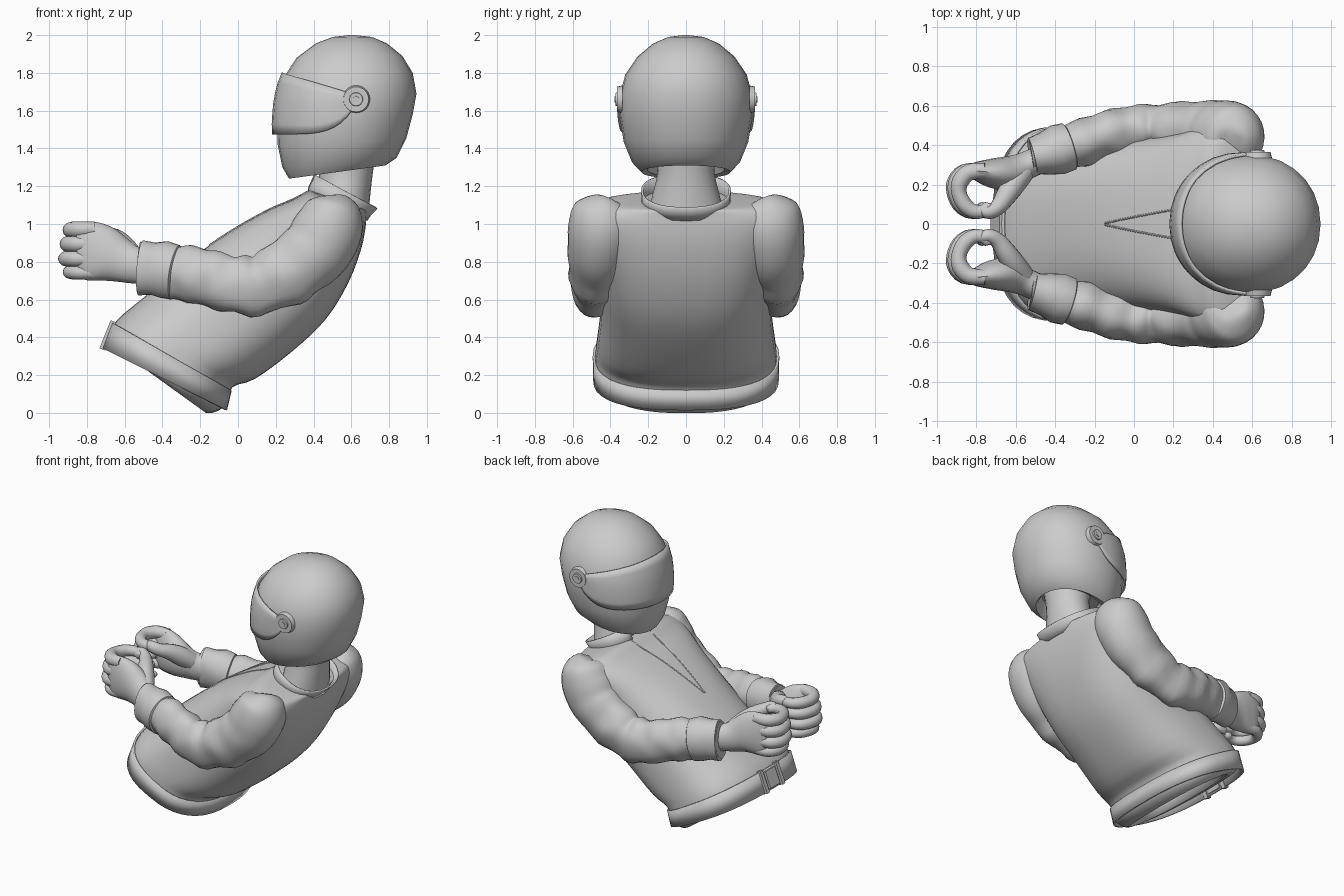
import bpy, bmesh, math
from mathutils import Vector, Matrix, noise
from mathutils.bvhtree import BVHTree

if "Cube" in bpy.data.objects:
    bpy.data.objects.remove(bpy.data.objects["Cube"])


def smooth_rows(rows, k):
    """Catmull-Rom interpolation of number tuples."""
    out = []
    for i in range(len(rows) - 1):
        a, b, c, d = rows[max(i - 1, 0)], rows[i], rows[i + 1], rows[min(i + 2, len(rows) - 1)]
        for s in range(k):
            t = s / k
            out.append(tuple(0.5 * (2 * q + (r - p) * t + (2 * p - 5 * q + 4 * r - w) * t * t
                                    + (3 * q - p - 3 * r + w) * t ** 3)
                             for p, q, r, w in zip(a, b, c, d)))
    return out + [rows[-1]]


def finish(name, bm, mirror=False, thick=0, angle=40):
    bmesh.ops.recalc_face_normals(bm, faces=bm.faces)
    me = bpy.data.meshes.new(name)
    bm.to_mesh(me)
    bm.free()
    me.shade_smooth()
    me.set_sharp_from_angle(angle=math.radians(angle))
    ob = bpy.data.objects.new(name, me)
    bpy.context.collection.objects.link(ob)
    if thick:
        m = ob.modifiers.new("Thickness", 'SOLIDIFY')
        m.thickness, m.offset = thick, 0
    if mirror:
        m = ob.modifiers.new("Mirror", 'MIRROR')
        m.use_axis = (False, True, False)
    return ob


def skin(bm, rings, closed=True, caps=True):
    vs = [[bm.verts.new(p) for p in r] for r in rings]
    n = len(vs[0])
    for a, b in zip(vs, vs[1:]):
        for j in range(n if closed else n - 1):
            bm.faces.new((a[j], a[(j + 1) % n], b[(j + 1) % n], b[j]))
    if caps:
        bm.faces.new(vs[0])
        bm.faces.new(vs[-1])


def spow(v, e):
    return math.copysign(abs(v) ** e, v)


def body_loft(name, rows, k=1, n=32, power=2.0, gap=0, caps=True, thick=0, angle=40):
    """Rings given by front point, back point (x, z), half width in y, optional squareness."""
    rings = []
    for fx, fz, bx, bz, hy, *sq in smooth_rows(rows, k):
        e = 2 / (sq[0] if sq else power)
        c, h = Vector(((fx + bx) / 2, 0, (fz + bz) / 2)), Vector(((bx - fx) / 2, 0, (bz - fz) / 2))
        ring = []
        for j in range(n):
            t = -math.pi + gap + 2 * (math.pi - gap) * j / (n - 1 if gap else n)
            ring.append(c + h * spow(math.cos(t), e) + Vector((0, hy * spow(math.sin(t), e), 0)))
        rings.append(ring)
    bm = bmesh.new()
    skin(bm, rings, not gap, caps)
    return finish(name, bm, thick=thick, angle=angle)


def tube(bm, rows, k=4, n=16, ref=(0, 1, 0), wrinkle=0, calm=0):
    """Path rows x, y, z, radius along ref, radius across; wrinkles start after ring 'calm'."""
    pts = smooth_rows(rows, k)
    P = [Vector(p[:3]) for p in pts]
    rings = []
    for i, p in enumerate(pts):
        T = (P[min(i + 1, len(P) - 1)] - P[max(i - 1, 0)]).normalized()
        u = Vector(ref) - T * T.dot(Vector(ref))
        u.normalize()
        v = T.cross(u)
        ring = []
        for j in range(n):
            a = 2 * math.pi * j / n
            q = P[i] + u * math.cos(a) * p[3] + v * math.sin(a) * p[4]
            w = wrinkle * (noise.noise(q * 9) + 0.5 * math.sin(i * 1.25 + math.sin(a)))
            w *= min(1, max(0, (i - calm) / 8)) if calm else 1
            ring.append(q + (q - P[i]).normalized() * w)
        rings.append(ring)
    skin(bm, rings)


# Jacket torso leaning back, waist to neck
torso = body_loft("jacket_torso", [
    (-.55, .35, -.18, .09, .36, 2.4), (-.60, .31, -.17, .0, .41, 2.4), (-.68, .38, -.075, .03, .475, 2.5),
    (-.645, .485, -.03, .135, .48, 2.5), (-.50, .61, .09, .18, .468, 2.5),
    (-.30, .775, .28, .32, .45, 2.5), (-.12, .91, .46, .49, .45, 2.6), (.04, 1.01, .58, .68, .465, 2.7),
    (.18, 1.085, .65, .86, .495, 2.8), (.29, 1.13, .675, .98, .51, 2.8),
    (.34, 1.16, .68, 1.04, .48, 2.6), (.37, 1.175, .685, 1.065, .38, 2.4),
    (.38, 1.18, .69, 1.07, .2, 2.2)], k=3, n=44)

# Belt band and buckle
body_loft("belt", [(-.712, .34, -.065, .015, .485), (-.66, .475, -.04, .12, .487)],
          n=40, power=2.55, caps=False, thick=.014)
bm = bmesh.new()
for y, sy, sz in ((0, .11, .12), (-.09, .03, .16), (.09, .03, .16)):
    bmesh.ops.create_cube(bm, size=1, matrix=Matrix.Translation((-.688, y, .41))
                          @ Matrix.Rotation(.38, 4, 'Y') @ Matrix.Diagonal((.035, sy, sz, 1)))
finish("belt_buckle", bm)

# Standing collar, split at the front, and neck
body_loft("collar", [(.36, 1.14, .68, 1.02, .21), (.37, 1.20, .70, 1.05, .23),
                     (.40, 1.265, .735, 1.085, .232)], n=32, power=2.3, gap=.35,
          caps=False, thick=.012)
body_loft("neck", [(.40, 1.08, .69, 1.04, .20), (.42, 1.18, .70, 1.15, .175),
                   (.43, 1.28, .715, 1.28, .15), (.43, 1.42, .74, 1.42, .16)], k=2, n=24)

# Zip opening edges forming a narrow V on the chest
me = torso.data
tree = BVHTree.FromPolygons([v.co for v in me.vertices], [p.vertices for p in me.polygons])
rows = []
for i in range(9):
    t = i / 8
    x, y = -.15 + .52 * t, .003 + .1 * t ** .9
    hit = tree.ray_cast(Vector((x, y, 3)), Vector((0, 0, -1)))[0]
    if hit:
        rows.append((x, y, hit.z, .005, .005))
bm = bmesh.new()
tube(bm, rows, k=2, n=8)
finish("zip_edge", bm, mirror=True)

# Sleeves: shoulder, bent elbow, forearm
bm = bmesh.new()
tube(bm, [(.515, .41, 1.135, .04, .04), (.515, .415, 1.12, .11, .11), (.505, .425, 1.07, .17, .155),
          (.475, .445, .97, .18, .185), (.40, .46, .85, .165, .185), (.27, .478, .755, .142, .175),
          (.13, .488, .68, .12, .16), (.0, .48, .675, .12, .155), (-.12, .455, .705, .12, .15),
          (-.24, .42, .735, .118, .148), (-.34, .39, .75, .112, .14)],
     k=4, n=28, wrinkle=.014, calm=13)
finish("sleeve", bm, mirror=True, angle=60)

# Cuffs with a recessed opening
bm = bmesh.new()
tube(bm, [(-.32, .396, .745, .10, .12), (-.33, .393, .747, .118, .144), (-.39, .375, .757, .125, .15),
          (-.45, .358, .763, .112, .14), (-.515, .343, .768, .098, .148),
          (-.525, .34, .769, .085, .135), (-.50, .345, .767, .075, .12)],
     k=1, n=28, wrinkle=.006)
finish("cuff", bm, mirror=True)

# Hands: palm, four curled fingers and thumb
bm = bmesh.new()
tube(bm, [(-.48, .325, .775, .07, .095), (-.56, .29, .785, .072, .10), (-.64, .258, .815, .085, .125),
          (-.72, .258, .845, .075, .15), (-.80, .268, .86, .048, .155), (-.85, .265, .86, .025, .13)],
     k=3, n=20)
finish("palm", bm, mirror=True)
bm = bmesh.new()
for z, dx, r in ((.972, .025, .043), (.895, .01, .044), (.815, 0, .042), (.742, .02, .037)):
    path = ((-.78, .27, .9), (-.86, .262, 1), (-.905, .215, 1), (-.912, .16, .9), (-.885, .10, .92),
            (-.84, .065, .85), (-.79, .065, .78), (-.76, .095, .6), (-.755, .105, .2))
    tube(bm, [(x + dx, y, z + (.857 - z) * .05 * i / 4, r * s, r * s)
              for i, (x, y, s) in enumerate(path)], k=3, n=12, ref=(0, 0, 1))
finish("fingers", bm, mirror=True)
bm = bmesh.new()
tube(bm, [(-.56, .26, .83, .06, .055), (-.61, .20, .88, .065, .06), (-.65, .14, .92, .055, .052),
          (-.69, .085, .945, .043, .042), (-.735, .06, .965, .04, .036), (-.77, .07, .97, .03, .027),
          (-.785, .08, .97, .01, .01)], k=3, n=14, ref=(0, 0, 1))
finish("thumb", bm, mirror=True)

# Helmet shell with a recessed underside
helmet = body_loft("helmet_shell", [
    (.36, 1.34, .75, 1.39, .18), (.32, 1.25, .765, 1.325, .205), (.27, 1.24, .78, 1.31, .235),
    (.235, 1.30, .84, 1.35, .285), (.21, 1.42, .89, 1.45, .33), (.205, 1.54, .925, 1.58, .35),
    (.215, 1.66, .945, 1.69, .352), (.245, 1.78, .925, 1.80, .322), (.31, 1.88, .87, 1.89, .258),
    (.41, 1.955, .79, 1.955, .175), (.50, 1.99, .71, 1.99, .095), (.59, 2.0, .62, 2.0, .015)],
    n=28, power=2.1, angle=50)

# Visor wrapped over the shell
me = helmet.data
tree = BVHTree.FromPolygons([v.co for v in me.vertices], [p.vertices for p in me.polygons])
rings = []
for i in range(37):
    t = math.radians(-97 + 194 * i / 36)
    c = math.cos(t)
    d = Vector((-c, math.sin(t), 0))
    lo, hi = 1.475 + .12 * (1 - c) ** 4, 1.80 - .11 * (1 - c)
    ring = []
    for j in range(7):
        z = lo + (hi - lo) * j / 6
        hit = tree.ray_cast(Vector((.6, 0, z)), d)[0]
        ring.append(hit + d * (.004 + .016 * max(c, 0)))
    rings.append(ring)
bm = bmesh.new()
skin(bm, rings, closed=False, caps=False)
finish("visor", bm, thick=.014)

# Visor pivots
bm = bmesh.new()
for r, depth, y in ((.074, .03, .35), (.038, .016, .366), (.018, .016, .37)):
    bmesh.ops.create_cone(bm, cap_ends=True, segments=24, radius1=r, radius2=r * .9, depth=depth,
                          matrix=Matrix.Translation((.625, y, 1.66))
                          @ Matrix.Rotation(-math.pi / 2, 4, 'X'))
finish("visor_pivot", bm, mirror=True, angle=30)
